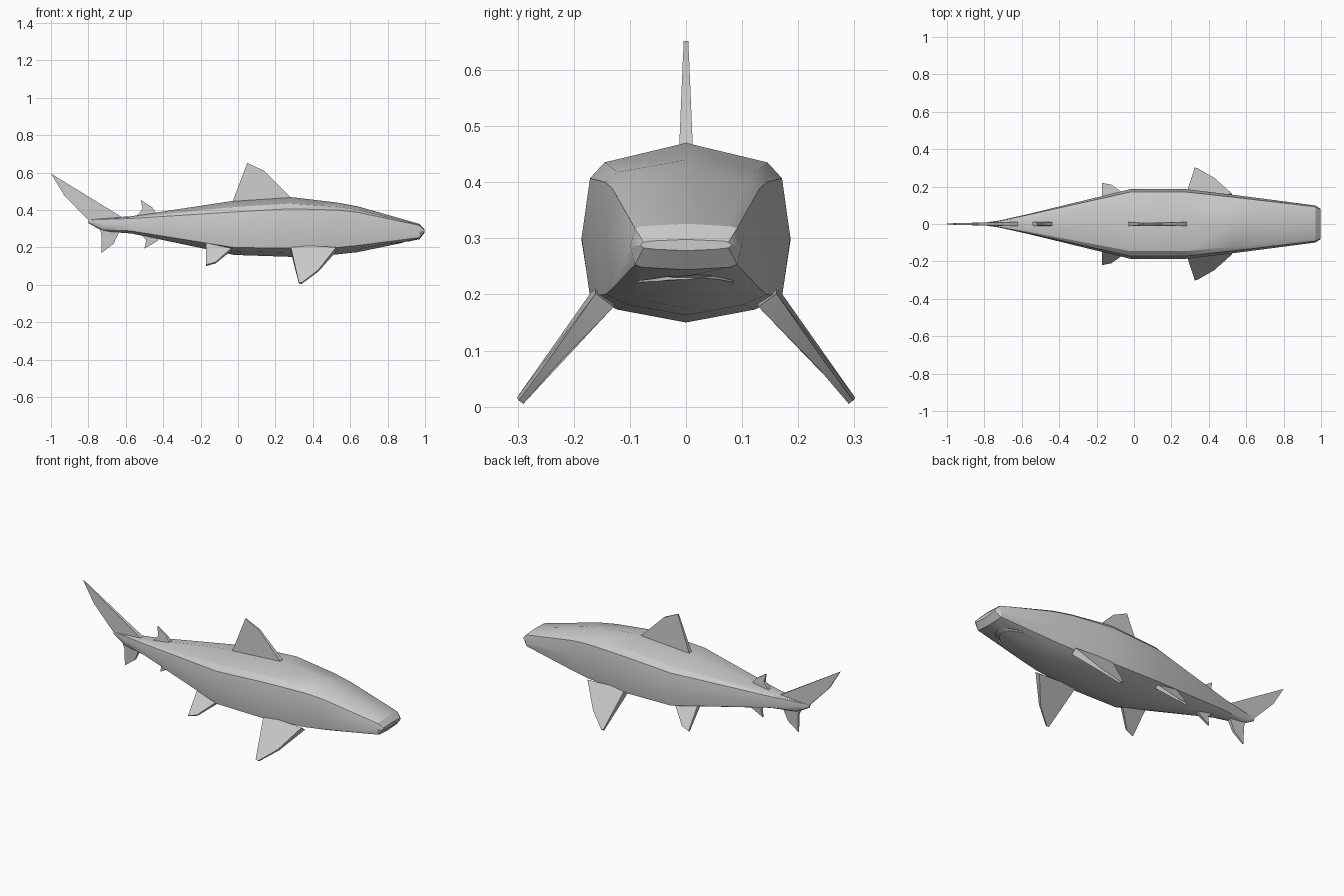
import bpy, bmesh, math
from mathutils import Vector

cube = bpy.data.objects.get("Cube")
if cube:
    bpy.data.objects.remove(cube, do_unlink=True)

grey = bpy.data.materials.new("shark grey")
grey.use_nodes = True
grey.diffuse_color = (0.6, 0.6, 0.6, 1)
grey.node_tree.nodes["Principled BSDF"].inputs["Base Color"].default_value = (0.6, 0.6, 0.6, 1)


def finish(name, bm):
    bmesh.ops.recalc_face_normals(bm, faces=bm.faces)
    mesh = bpy.data.meshes.new(name)
    bm.to_mesh(mesh)
    bm.free()
    mesh.materials.append(grey)
    ob = bpy.data.objects.new(name, mesh)
    bpy.context.collection.objects.link(ob)
    return ob


def smooth(ob, degrees=30):
    bpy.ops.object.select_all(action='DESELECT')
    ob.select_set(True)
    bpy.context.view_layer.objects.active = ob
    bpy.ops.object.shade_smooth_by_angle(angle=math.radians(degrees))


def section(bm, x, top, edge, low, bottom, w, belly=0.66):
    """One closed cross-section of the body."""
    half = [(0.78 * w, edge + 0.45 * (top - edge)), (0.92 * w, edge),
            (w, (edge + low) / 2), (0.92 * w, low),
            (belly * w, (low + bottom) / 2)]
    ring = [(0, top)] + half + [(0, bottom)] + [(-y, z) for y, z in reversed(half)]
    return [bm.verts.new((x, y, z)) for y, z in ring]


def bridge(bm, a, b):
    n = len(a)
    for i in range(n):
        j = (i + 1) % n
        bm.faces.new((a[i], a[j], b[j], b[i]))


# Body: x, top, upper edge, lower edge, bottom, half width
stations = [
    (-0.80, 0.35, 0.347, 0.337, 0.33, 0.007),
    (-0.72, 0.358, 0.35, 0.30, 0.285, 0.019),
    (-0.57, 0.367, 0.355, 0.288, 0.275, 0.052),
    (-0.02, 0.45, 0.39, 0.20, 0.16, 0.186),
    (0.28, 0.47, 0.407, 0.196, 0.15, 0.186),
    (0.53, 0.44, 0.40, 0.20, 0.163, 0.156),
    (0.64, 0.42, 0.388, 0.211, 0.175, 0.142),
    (0.97, 0.326, 0.318, 0.253, 0.244, 0.099),
]
bm = bmesh.new()
rings = [section(bm, *s, belly=0.66 if s[0] < 0.9 else 0.8) for s in stations]
for a, b in zip(rings, rings[1:]):
    bridge(bm, a, b)
bm.faces.new(rings[0])
# Rounded wedge snout
tip = section(bm, 0.997, 0.298, 0.293, 0.283, 0.278, 0.082)
bridge(bm, rings[-1], tip)
bm.faces.new(tip)
body = finish("body", bm)


def crescent_cutter():
    """Curved slit following the sloping underside of the head."""
    bm = bmesh.new()
    loops = []
    for i in range(7):
        y = -0.085 + 0.17 * i / 6
        t = (y / 0.085) ** 2
        front, back = 0.915 - 0.09 * t, 0.885 - 0.075 * t
        floor = 0.238 + 0.006 * t
        loops.append([bm.verts.new(p) for p in (
            (front, y, floor), (back, y, floor - 0.008),
            (back, y, 0.17), (front, y, 0.17))])
    for a, b in zip(loops, loops[1:]):
        bridge(bm, a, b)
    bm.faces.new(loops[0])
    bm.faces.new(loops[-1])
    return finish("mouth_cutter", bm)


# Mouth slit
cutter = crescent_cutter()
cutter.hide_render = True
cut = body.modifiers.new("mouth", 'BOOLEAN')
cut.operation = 'DIFFERENCE'
cut.solver = 'EXACT'
cut.object = cutter
bpy.context.view_layer.objects.active = body
bpy.ops.object.modifier_apply(modifier=cut.name)
bpy.data.objects.remove(cutter, do_unlink=True)
smooth(body)


def fin(name, outline, normal=(0, 1, 0)):
    """Tapered plate: outline entries are (point, half thickness)."""
    bm = bmesh.new()
    n = Vector(normal).normalized()
    a = [bm.verts.new(Vector(p) + n * t) for p, t in outline]
    b = [bm.verts.new(Vector(p) - n * t) for p, t in outline]
    bm.faces.new(a)
    bm.faces.new(b)
    bridge(bm, a, b)
    smooth(finish(name, bm))


def upright(name, points):
    fin(name, [((x, 0, z), t) for x, z, t in points])


# Fins on the centre line: x, z, half thickness
upright("dorsal_fin", [(-0.035, 0.43, 0.012), (0.05, 0.652, 0.004),
                       (0.14, 0.61, 0.006), (0.285, 0.465, 0.012)])
upright("second_dorsal_fin", [(-0.55, 0.36, 0.011), (-0.51, 0.405, 0.009),
                              (-0.52, 0.455, 0.004), (-0.46, 0.415, 0.007),
                              (-0.43, 0.375, 0.011)])
upright("anal_fin", [(-0.54, 0.29, 0.011), (-0.49, 0.24, 0.009),
                     (-0.50, 0.195, 0.004), (-0.43, 0.235, 0.009),
                     (-0.42, 0.27, 0.011)])
upright("upper_tail_fin", [(-0.80, 0.345, 0.007), (-0.93, 0.48, 0.005),
                           (-1.0, 0.595, 0.003), (-0.62, 0.362, 0.011),
                           (-0.70, 0.33, 0.011)])
upright("lower_tail_fin", [(-0.74, 0.30, 0.010), (-0.73, 0.27, 0.009),
                           (-0.73, 0.17, 0.003), (-0.665, 0.22, 0.007),
                           (-0.63, 0.295, 0.010)])

# Paired fins
for side, s in (("left", 1), ("right", -1)):
    fin(side + "_pectoral_fin",
        [((0.28, s * 0.145, 0.20), 0.022), ((0.325, s * 0.297, 0.012), 0.006),
         ((0.34, s * 0.294, 0.008), 0.005), ((0.43, s * 0.24, 0.076), 0.008),
         ((0.525, s * 0.145, 0.19), 0.02)], (0, 0.8, s * 0.6))
    fin(side + "_pelvic_fin",
        [((-0.17, s * 0.12, 0.225), 0.014), ((-0.17, s * 0.215, 0.105), 0.006),
         ((-0.12, s * 0.205, 0.118), 0.006), ((-0.03, s * 0.135, 0.195), 0.012)],
        (0, 0.8, s * 0.6))
